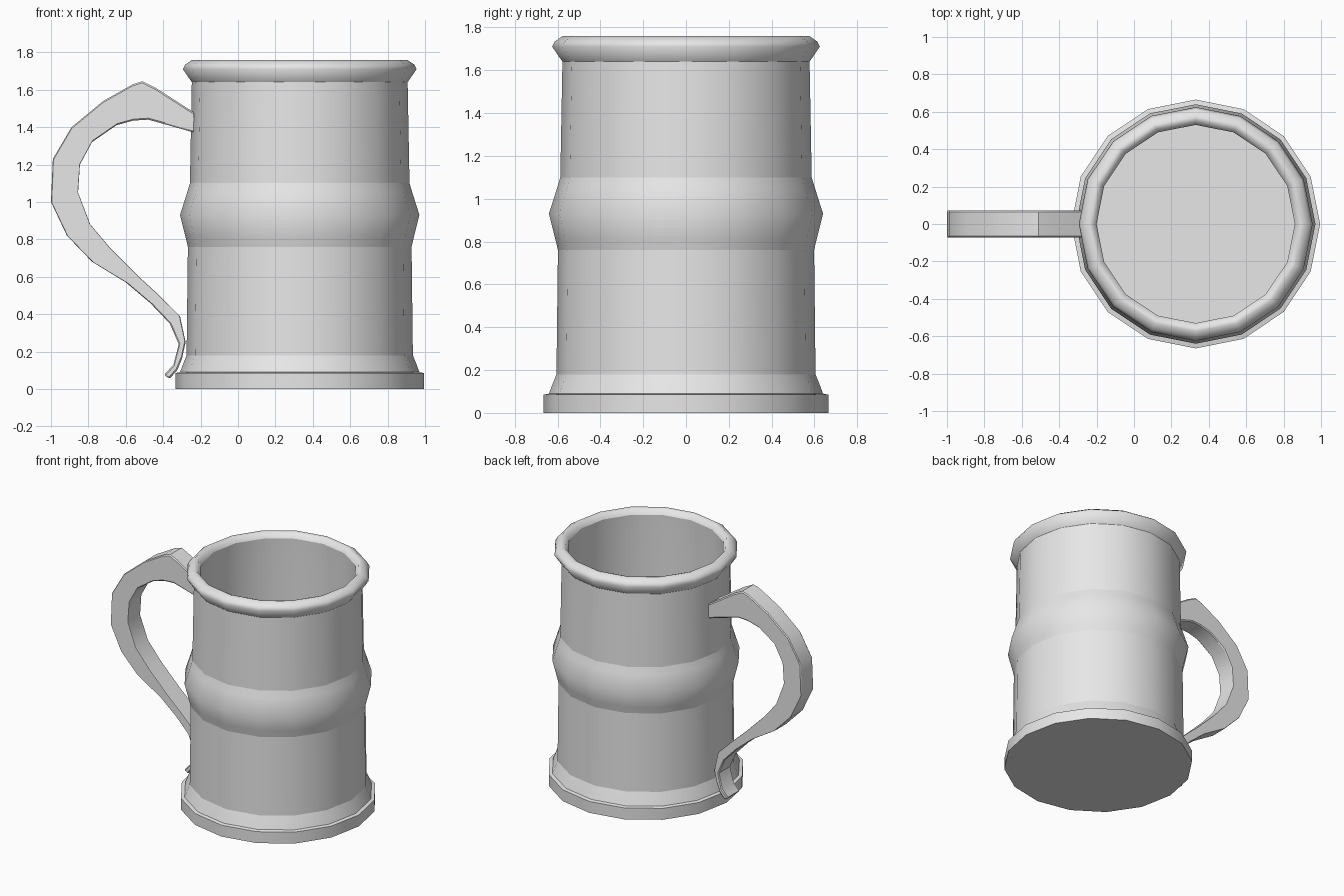
import bpy
import bmesh
import math

cube = bpy.data.objects.get("Cube")
if cube:
    bpy.data.objects.remove(cube, do_unlink=True)

CENTRE_X = 0.33
SIDES = 16

grey = bpy.data.materials.new("plain grey")
grey.use_nodes = True
colour = (0.8, 0.8, 0.8, 1)
grey.diffuse_color = colour
grey.node_tree.nodes["Principled BSDF"].inputs["Base Color"].default_value = colour


def finish(name, bm, angle):
    """Turn a bmesh into a shaded object."""
    mesh = bpy.data.meshes.new(name)
    bm.to_mesh(mesh)
    bm.free()
    mesh.materials.append(grey)
    obj = bpy.data.objects.new(name, mesh)
    bpy.context.collection.objects.link(obj)
    bpy.ops.object.select_all(action='DESELECT')
    obj.select_set(True)
    bpy.context.view_layer.objects.active = obj
    bpy.ops.object.shade_smooth_by_angle(angle=math.radians(angle))
    return obj


def lathe(name, profile, angle=45):
    """Spin (radius, height) points around the mug's axis; radius 0 closes an end."""
    bm = bmesh.new()
    rings = []
    for r, z in profile:
        count = SIDES if r else 1
        rings.append([bm.verts.new((CENTRE_X + r * math.cos(a), r * math.sin(a), z))
                      for a in (math.tau * i / SIDES for i in range(count))])
    for low, high in zip(rings, rings[1:]):
        for i in range(SIDES):
            j = (i + 1) % SIDES
            if len(low) == 1:
                bm.faces.new((low[0], high[j], high[i]))
            elif len(high) == 1:
                bm.faces.new((low[i], low[j], high[0]))
            else:
                bm.faces.new((low[i], low[j], high[j], high[i]))
    return finish(name, bm, angle)


# Foot: flat plinth with a sloping collar
lathe("foot_plinth", [(0, 0), (0.665, 0), (0.665, 0.085), (0.64, 0.09)])
lathe("foot_collar", [(0.64, 0.09), (0.625, 0.13), (0.605, 0.18)])

# Walls below and above the belt
lathe("lower_wall", [(0.605, 0.18), (0.598, 0.76)])
lathe("upper_wall", [(0.587, 1.10), (0.577, 1.64)])

# Bulging belt
lathe("belt", [(0.598, 0.76), (0.61, 0.81), (0.64, 0.93), (0.602, 1.05), (0.587, 1.10)])

# Flared lip, hollow interior and floor
lathe("lip", [(0.577, 1.64), (0.625, 1.71), (0.612, 1.735), (0.575, 1.76),
              (0.55, 1.755), (0.53, 1.72)], 80)
lathe("interior", [(0.53, 1.72), (0.535, 1.60), (0.56, 0.30), (0.56, 0.12), (0, 0.12)])

# Handle: side outline extruded across the width, with softened edges
outer = [(-0.23, 1.475), (-0.44, 1.61), (-0.51, 1.645), (-0.56, 1.63), (-0.72, 1.54),
         (-0.89, 1.40), (-0.99, 1.23), (-1.0, 1.00), (-0.915, 0.82), (-0.78, 0.68),
         (-0.60, 0.57), (-0.47, 0.46), (-0.365, 0.35), (-0.317, 0.24), (-0.345, 0.13),
         (-0.395, 0.075)]
inner = [(-0.23, 1.37), (-0.48, 1.44), (-0.56, 1.435), (-0.65, 1.41), (-0.78, 1.32),
         (-0.845, 1.20), (-0.855, 1.05), (-0.79, 0.88), (-0.68, 0.75), (-0.53, 0.60),
         (-0.42, 0.50), (-0.31, 0.39), (-0.28, 0.25), (-0.30, 0.16), (-0.325, 0.10),
         (-0.365, 0.055)]
HALF = 0.072
bm = bmesh.new()
rows = []
for (ox, oz), (ix, iz) in zip(outer, inner):
    rows.append([bm.verts.new(p) for p in ((ox, -HALF, oz), (ox, HALF, oz),
                                           (ix, HALF, iz), (ix, -HALF, iz))])
for a, b in zip(rows, rows[1:]):
    for k in range(4):
        n = (k + 1) % 4
        bm.faces.new((a[k], a[n], b[n], b[k]))
bm.faces.new(rows[0])
bm.faces.new(rows[-1])
bmesh.ops.recalc_face_normals(bm, faces=bm.faces)
handle = finish("handle", bm, 30)
bevel = handle.modifiers.new("soft_edges", 'BEVEL')
bevel.width = 0.01
bevel.segments = 1
bevel.limit_method = 'ANGLE'
bevel.angle_limit = math.radians(60)
